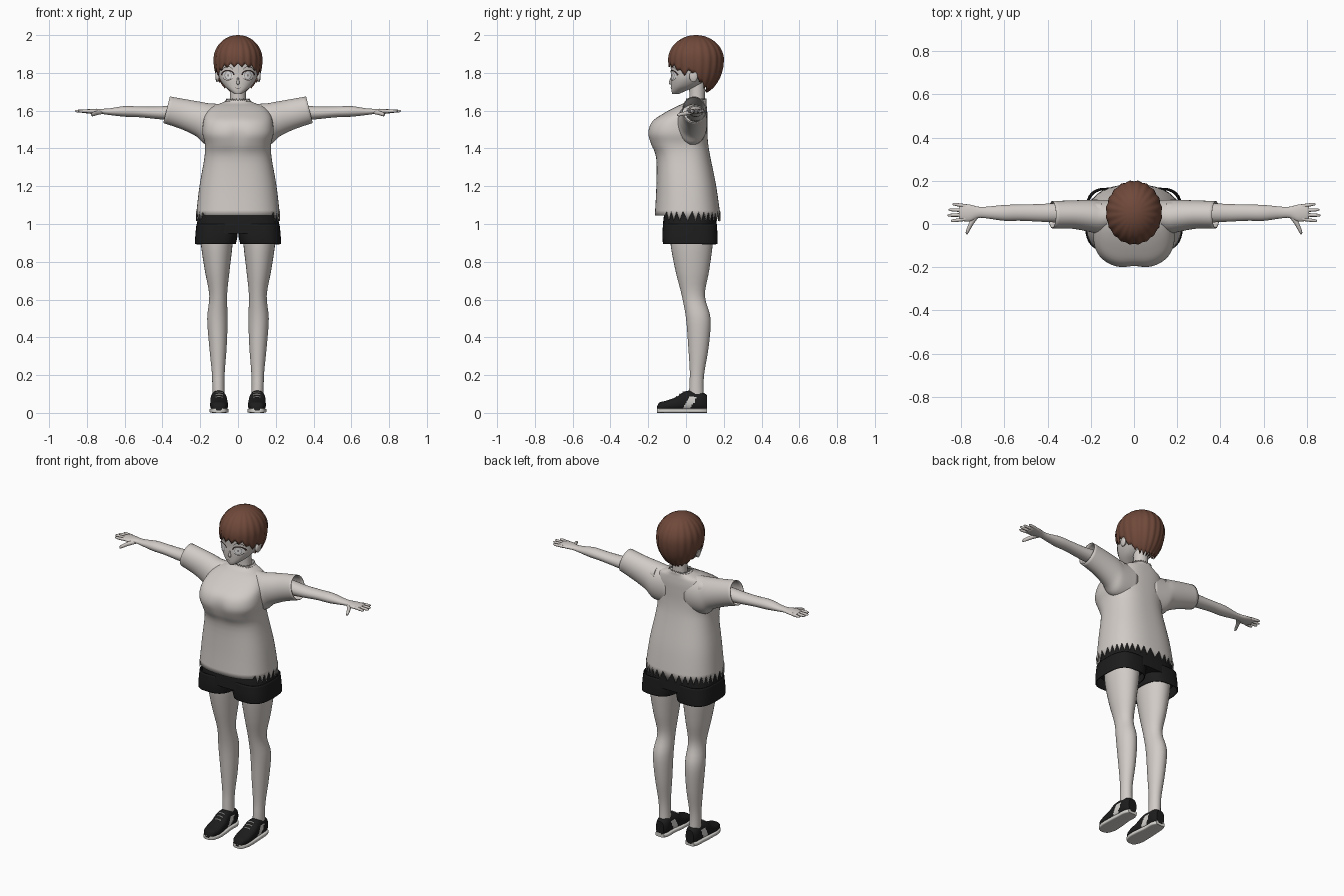
import bpy, bmesh, math
from mathutils import Vector

old = bpy.data.objects.get("Cube")
if old:
    bpy.data.objects.remove(old, do_unlink=True)


def material(name, r, g, b):
    m = bpy.data.materials.new(name)
    m.use_nodes = True
    m.diffuse_color = (r, g, b, 1)
    bsdf = m.node_tree.nodes["Principled BSDF"]
    bsdf.inputs["Base Color"].default_value = (r, g, b, 1)
    bsdf.inputs["Roughness"].default_value = 0.8
    return m


SKIN = material("skin", .64, .6, .57)
CLOTH = material("shirt cloth", .64, .6, .57)
BLACK = material("black cloth", .012, .012, .012)
HAIR = material("brown hair", .16, .066, .042)
RUBBER = material("pale rubber", .66, .64, .61)
WHITE = material("eye white", .75, .74, .73)
GREY = material("iris grey", .25, .24, .24)
DARK = material("dark lash", .03, .02, .018)
parts = []


def make(name, bm, mats, mirror=False, thick=0):
    bmesh.ops.recalc_face_normals(bm, faces=bm.faces)
    me = bpy.data.meshes.new(name)
    bm.to_mesh(me)
    bm.free()
    for m in mats:
        me.materials.append(m)
    ob = bpy.data.objects.new(name, me)
    bpy.context.collection.objects.link(ob)
    if thick:
        s = ob.modifiers.new("thickness", "SOLIDIFY")
        s.thickness, s.offset = thick, -1
    if mirror:
        ob.modifiers.new("mirror", "MIRROR")
    parts.append(ob)
    return ob


def spline(rows, steps):
    """Smooth curve through rows of numbers."""
    rows = [Vector(r) for r in rows]
    out = []
    for i in range(len(rows) - 1):
        a, b, c, d = (rows[max(0, min(len(rows) - 1, i + k))] for k in (-1, 0, 1, 2))
        for s in range(steps):
            t = s / steps
            out.append(b + (c - a) * (t / 2) + (a * 2 - b * 5 + c * 4 - d) * (t * t / 2)
                       + (b * 3 - a - c * 3 + d) * (t ** 3 / 2))
    return out + [rows[-1]]


def bridge(bm, rings, closed=True):
    for p, q in zip(rings, rings[1:]):
        n = len(p)
        for i in range(n if closed else n - 1):
            j = (i + 1) % n
            bm.faces.new((p[i], p[j], q[j], q[i]))


def loft(name, rows, mats, axis="Z", n=28, power=2, steps=4, caps=True,
         mirror=False, thick=0, tweak=None):
    """Rows are position along the axis, then low and high limits across it."""
    bm = bmesh.new()
    rings = []
    for k, (t, a0, a1, b0, b1) in enumerate(spline(rows, steps)):
        ring = []
        for i in range(n):
            w = 2 * math.pi * i / n
            c, s = math.cos(w), math.sin(w)
            a = (a0 + a1) / 2 + (a1 - a0) / 2 * math.copysign(abs(c) ** (2 / power), c)
            b = (b0 + b1) / 2 + (b1 - b0) / 2 * math.copysign(abs(s) ** (2 / power), s)
            co = Vector({"X": (t, a, b), "Y": (a, t, b), "Z": (a, b, t)}[axis])
            if tweak:
                tweak(k, i, co)
            ring.append(bm.verts.new(co))
        rings.append(ring)
    bridge(bm, rings)
    if caps:
        bm.faces.new(rings[0])
        bm.faces.new(rings[-1])
    return make(name, bm, mats, mirror, thick)


def centred(rows):
    return [(z, -w, w, y0, y1) for z, w, y0, y1 in rows]


# Head and neck
head_rows = centred([(1.687, .015, -.072, -.04), (1.705, .042, -.077, 0), (1.73, .072, -.079, .06),
                     (1.765, .096, -.08, .11), (1.8, .106, -.079, .14), (1.86, .11, -.08, .165),
                     (1.92, .095, -.06, .15), (1.96, .055, -.01, .11)])
FACE = 2.3
loft("head", head_rows, [SKIN], n=48, power=FACE)
loft("neck", centred([(1.58, .06, .005, .11), (1.64, .043, .018, .1), (1.75, .042, .015, .1)]), [SKIN])
loft("nose", centred([(1.737, .004, -.08, -.07), (1.746, .008, -.091, -.07), (1.775, .004, -.083, -.07)]),
     [SKIN], n=12)
loft("ear", [(.1, .02, .055, 1.76, 1.8), (.113, .018, .062, 1.752, 1.812), (.12, .03, .058, 1.77, 1.805)],
     [SKIN], axis="X", n=16, mirror=True)

# Face details lie on the curved face
samples = spline(head_rows, 6)


def face_y(x, z):
    for p, q in zip(samples, samples[1:]):
        if p[0] <= z <= q[0]:
            r = p.lerp(q, (z - p[0]) / (q[0] - p[0]))
            inside = max(0, 1 - abs(x / r[2]) ** FACE) ** (1 / FACE)
            return (r[3] + r[4]) / 2 - (r[4] - r[3]) / 2 * inside
    return 0


def patch(name, x, z, rx, rz, r0, r1, lift, mat, start=0, end=360, mirror=True):
    bm = bmesh.new()
    rings = []
    for k in range(5):
        r = r0 + (r1 - r0) * k / 4
        ring = []
        for i in range(25):
            w = math.radians(start + (end - start) * i / 24)
            px, pz = x + rx * r * math.cos(w), z + rz * r * math.sin(w)
            ring.append(bm.verts.new((px, face_y(px, pz) - lift, pz)))
        rings.append(ring)
    bridge(bm, rings, closed=False)
    bmesh.ops.remove_doubles(bm, verts=bm.verts, dist=.00001)
    make(name, bm, [mat], mirror)


patch("eye", .054, 1.787, .029, .026, 0, 1, .003, WHITE)
patch("iris_ring", .052, 1.787, .019, .024, .84, 1, .0045, GREY)
patch("pupil", .052, 1.787, .005, .007, 0, 1, .0045, GREY)
patch("upper_lash", .054, 1.785, .031, .026, .95, 1.2, .005, DARK, 5, 170)
patch("lower_lash", .054, 1.787, .029, .026, .96, 1.05, .005, DARK, 215, 330)
patch("eyebrow", .054, 1.79, .034, .042, 1, 1.07, .004, DARK, 40, 140)
patch("mouth", 0, 1.73, .02, .012, .9, 1.05, .003, DARK, 225, 315, mirror=False)

# Hair cap: locks fall from the crown to an uneven edge
edge_line = spline([(0, 1.83), (.6, 1.825), (1.1, 1.785), (1.4, 1.8), (1.85, 1.735), (2.4, 1.7), (3.15, 1.695)], 8)


def edge_height(t):
    for p, q in zip(edge_line, edge_line[1:]):
        if t <= q[0]:
            return p[1] + (q[1] - p[1]) * (t - p[0]) / (q[0] - p[0])
    return edge_line[-1][1]


def hair_cap():
    bm = bmesh.new()
    n, levels, middle = 120, 18, 1.87
    rings = [[] for _ in range(levels)]
    for i in range(n):
        w = 2 * math.pi * i / n
        saw = abs(i % 6 - 3) / 3
        bottom = edge_height(min(w, 2 * math.pi - w)) + .02 * saw
        last = math.acos((bottom - middle) / .19)
        for k, ring in enumerate(rings):
            phi = .04 + (last - .04) * k / (levels - 1)
            z = middle + (.13 if phi < math.pi / 2 else .19) * math.cos(phi)
            r = math.sin(phi) * (1.01 - .035 * saw * min(1, k / 6))
            ring.append(bm.verts.new((.13 * r * math.sin(w), .053 - .148 * r * math.cos(w), z)))
    bridge(bm, rings)
    bm.faces.new(rings[0])
    make("hair", bm, [HAIR], thick=.006)


hair_cap()


# Shirt with torn hem and collar
def tear(k, i, co):
    if k == 0 and co.y > -.11:
        co.z += .022 if i % 2 else -.03
    if k == 36 and i % 2:
        co.z += .012
    lobe = max(0, 1 - abs(co.z - 1.47) / .1)
    if co.y < -.05:
        co.y += .012 * lobe * math.exp(-(co.x / .04) ** 2)


loft("shirt_body", centred([(1.045, .222, -.165, .182), (1.2, .204, -.157, .16), (1.35, .178, -.158, .13),
                            (1.42, .175, -.187, .118), (1.48, .188, -.204, .113), (1.54, .184, -.183, .113),
                            (1.585, .17, -.12, .113), (1.62, .14, -.055, .11), (1.638, .095, -.015, .108),
                            (1.652, .062, .0, .108)]),
     [CLOTH], n=72, power=2.5, caps=False, thick=.004, tweak=tear)


def slant(k, i, co):
    co.x -= .25 * (co.z - 1.605) * min(1, co.x / .37)


loft("sleeve", [(.06, -.02, .11, 1.42, 1.635), (.15, -.045, .112, 1.42, 1.638), (.2, -.036, .112, 1.463, 1.646),
                (.28, -.022, .109, 1.502, 1.659), (.378, -.02, .106, 1.535, 1.675)],
     [CLOTH], axis="X", n=36, caps=False, mirror=True, thick=.004, tweak=slant)

# Arms and hands
loft("arm", [(.15, 0, .1, 1.54, 1.63), (.3, .005, .1, 1.545, 1.63), (.42, .01, .093, 1.555, 1.622),
             (.52, .015, .09, 1.565, 1.622), (.6, .015, .088, 1.568, 1.624), (.68, .026, .08, 1.577, 1.612),
             (.72, .028, .08, 1.582, 1.61), (.76, .012, .09, 1.583, 1.61), (.8, .016, .092, 1.585, 1.607),
             (.81, .03, .085, 1.59, 1.603)], [SKIN], axis="X", mirror=True)
for label, y, tip in (("little", .083, .84), ("ring", .063, .857), ("middle", .043, .862), ("index", .023, .847)):
    out = y + (y - .053) * .25
    loft(label + "_finger", [(.78, y - .009, y + .009, 1.588, 1.606), (tip - .015, out - .007, out + .007, 1.59, 1.605),
                             (tip, out - .003, out + .003, 1.596, 1.601)],
         [SKIN], axis="X", n=12, mirror=True)
loft("thumb", [(.035, .715, .75, 1.58, 1.603), (0, .742, .765, 1.575, 1.597), (-.035, .762, .778, 1.57, 1.588),
               (-.048, .77, .775, 1.573, 1.58)], [SKIN], axis="Y", n=14, mirror=True)

# Shorts
loft("shorts_hips", centred([(.95, .222, -.125, .165), (1.02, .215, -.12, .16), (1.09, .2, -.11, .15)]),
     [BLACK], n=40, power=2.8)
loft("shorts_leg", [(.893, .012, .228, -.122, .168), (.94, .002, .226, -.125, .167), (1, 0, .22, -.122, .163)],
     [BLACK], n=36, power=2.9, caps=False, mirror=True, thick=.005)

# Legs
loft("leg", [(.08, .07, .135, .015, .095), (.15, .072, .136, .018, .093), (.22, .07, .139, .02, .098),
             (.35, .06, .152, .012, .12), (.5, .055, .163, 0, .13), (.62, .058, .152, -.022, .1),
             (.75, .045, .175, -.055, .122), (.88, .03, .195, -.08, .14), (.97, .025, .2, -.085, .145)],
     [SKIN], n=32, mirror=True)

# Shoes with side stripe, sole and laces
shoe_rows = [(-.153, .085, .118, .012, .035), (-.14, .066, .135, .012, .055), (-.1, .053, .147, .012, .066),
             (-.05, .054, .147, .012, .085), (-.01, .058, .146, .012, .112), (.03, .062, .143, .012, .118),
             (.08, .062, .14, .012, .112), (.11, .075, .128, .012, .095)]
shoe = loft("shoe", shoe_rows, [BLACK, RUBBER], axis="Y", n=40, power=2.5, steps=6, mirror=True)
for f in shoe.data.polygons:
    c = f.center
    if abs(f.normal.x) > .5 and c.z < .085 and abs(c.y - .6 * (c.z - .02)) < .02:
        f.material_index = 1
loft("sole", [(y, a - .003, b + .003, 0, .024) for y, a, b, _, _ in shoe_rows],
     [RUBBER], axis="Y", power=5, mirror=True)
for y, z in ((-.05, .085), (-.032, .098), (-.014, .11)):
    loft("lace", [(.08, y - .004, y + .004, z - .008, z), (.1, y - .004, y + .004, z - .003, z + .004),
                  (.12, y - .004, y + .004, z - .008, z)], [RUBBER], axis="X", n=8, mirror=True)

# Smooth shading that keeps sharp edges
bpy.ops.object.select_all(action="DESELECT")
for ob in parts:
    ob.select_set(True)
bpy.context.view_layer.objects.active = parts[0]
bpy.ops.object.shade_smooth_by_angle(angle=math.radians(40))
